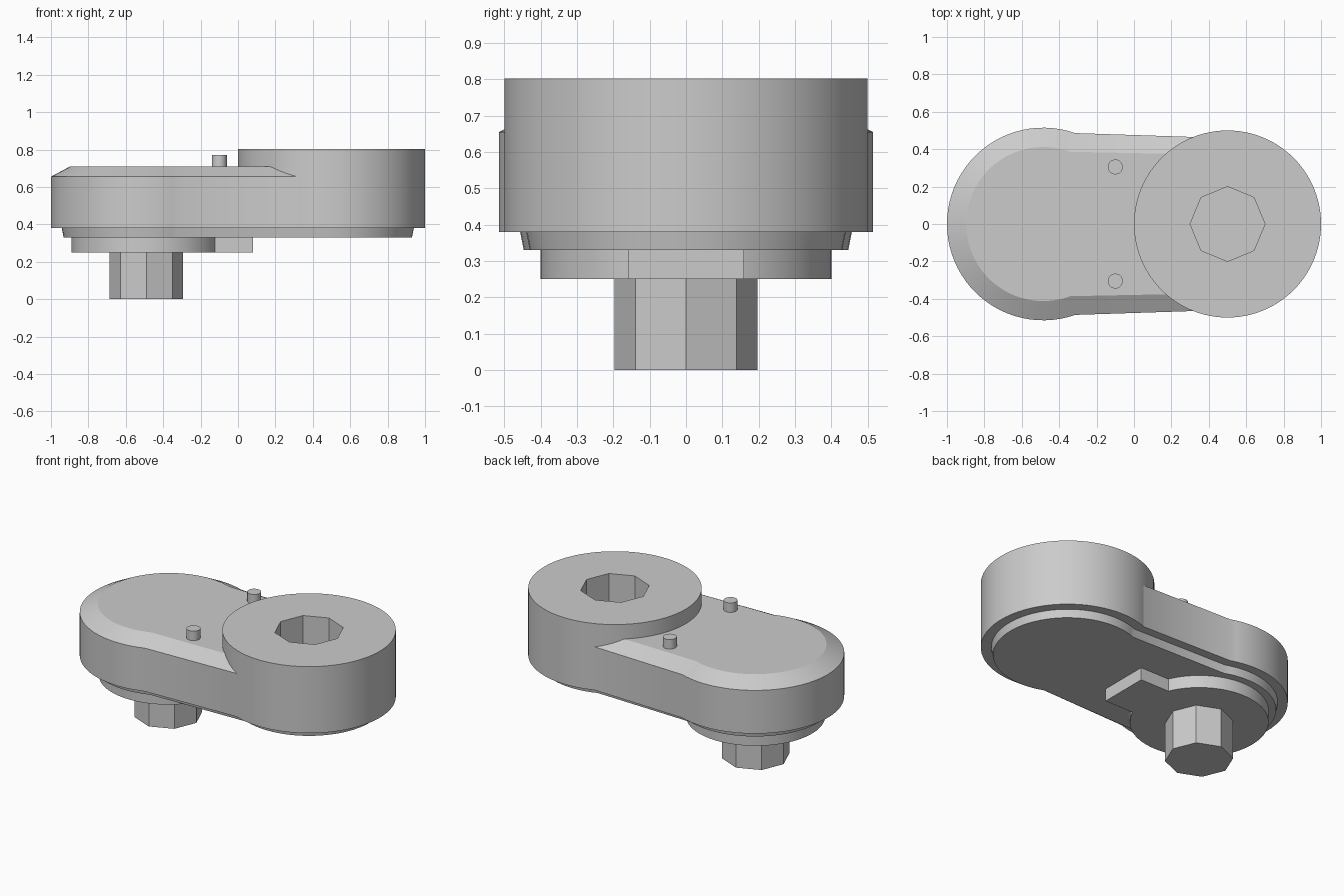
import bpy, bmesh
from math import sin, cos, asin, pi, radians

LEFT_X, RIGHT_X = -0.485, 0.5

default = bpy.data.objects.get("Cube")
if default:
    bpy.data.objects.remove(default, do_unlink=True)

grey = bpy.data.materials.new("plain grey")
grey.use_nodes = True
grey.diffuse_color = (0.6, 0.6, 0.6, 1)
grey.node_tree.nodes["Principled BSDF"].inputs["Base Color"].default_value = (0.6, 0.6, 0.6, 1)


def loft(name, rings):
    """Closed solid through stacked rings of (x, y, z) points."""
    bm = bmesh.new()
    loops = [[bm.verts.new(p) for p in ring] for ring in rings]
    for low, high in zip(loops, loops[1:]):
        for i in range(len(low)):
            j = (i + 1) % len(low)
            bm.faces.new((low[i], low[j], high[j], high[i]))
    bm.faces.new(loops[0][::-1])
    bm.faces.new(loops[-1])
    bmesh.ops.recalc_face_normals(bm, faces=bm.faces[:])
    mesh = bpy.data.meshes.new(name)
    bm.to_mesh(mesh)
    bm.free()
    mesh.materials.append(grey)
    obj = bpy.data.objects.new(name, mesh)
    bpy.context.collection.objects.link(obj)
    return obj


def prism(name, x, y, radius, z0, z1, sides):
    def ring(z):
        return [(x + radius * cos(2 * pi * i / sides),
                 y + radius * sin(2 * pi * i / sides), z) for i in range(sides)]
    return loft(name, [ring(z0), ring(z1)])


def outline(z, left_r, right_r, left_y, right_y, steps=48):
    """Two round ends joined by straight, slightly tapering flanks."""
    points = []
    a = asin(right_y / right_r)
    for i in range(steps + 1):
        t = (a - pi) + 2 * (pi - a) * i / steps
        points.append((RIGHT_X + right_r * cos(t), right_r * sin(t), z))
    a = asin(left_y / left_r)
    for i in range(steps + 1):
        t = a + 2 * (pi - a) * i / steps
        points.append((LEFT_X + left_r * cos(t), left_r * sin(t), z))
    return points


# Arm body with bevelled top, and the stepped plate below it
body = loft("arm_body", [
    outline(0.38, 0.515, 0.496, 0.486, 0.465),
    outline(0.655, 0.515, 0.496, 0.486, 0.465),
    outline(0.71, 0.412, 0.4, 0.386, 0.372)])
plate = loft("lower_plate", [
    outline(0.33, 0.447, 0.43, 0.418, 0.4),
    outline(0.38, 0.457, 0.44, 0.428, 0.41)])

# Raised round boss with an octagonal socket
boss = prism("socket_boss", RIGHT_X, 0, 0.5, 0.38, 0.803, 96)
cutter = prism("socket_cutter", RIGHT_X, 0, 0.2, 0.41, 1.0, 8)
cutter.hide_render = True
for target in (body, boss):
    cut = target.modifiers.new("socket", 'BOOLEAN')
    cut.operation = 'DIFFERENCE'
    cut.solver = 'EXACT'
    cut.object = cutter
    bpy.context.view_layer.objects.active = target
    bpy.ops.object.modifier_apply(modifier=cut.name)
bpy.data.objects.remove(cutter, do_unlink=True)

# Drive disc, its tab and the octagonal drive peg underneath
disc = prism("drive_disc", LEFT_X - 0.005, 0, 0.4, 0.25, 0.33, 80)
tab = loft("disc_tab", [
    [(-0.3, -0.16, z), (0.08, -0.16, z), (0.08, 0.16, z), (-0.3, 0.16, z)]
    for z in (0.25, 0.33)])
peg = prism("drive_peg", LEFT_X - 0.005, 0, 0.197, 0, 0.25, 8)

# Two small pins on the top face
pins = [prism(side + "_pin", -0.1, y, 0.04, 0.7, 0.77, 24)
        for side, y in (("front", -0.305), ("back", 0.305))]

# Smooth the round walls, keep the edges crisp
bpy.ops.object.select_all(action='DESELECT')
for obj in [body, plate, boss, disc, tab, peg] + pins:
    obj.select_set(True)
bpy.context.view_layer.objects.active = body
bpy.ops.object.shade_smooth_by_angle(angle=radians(25))
